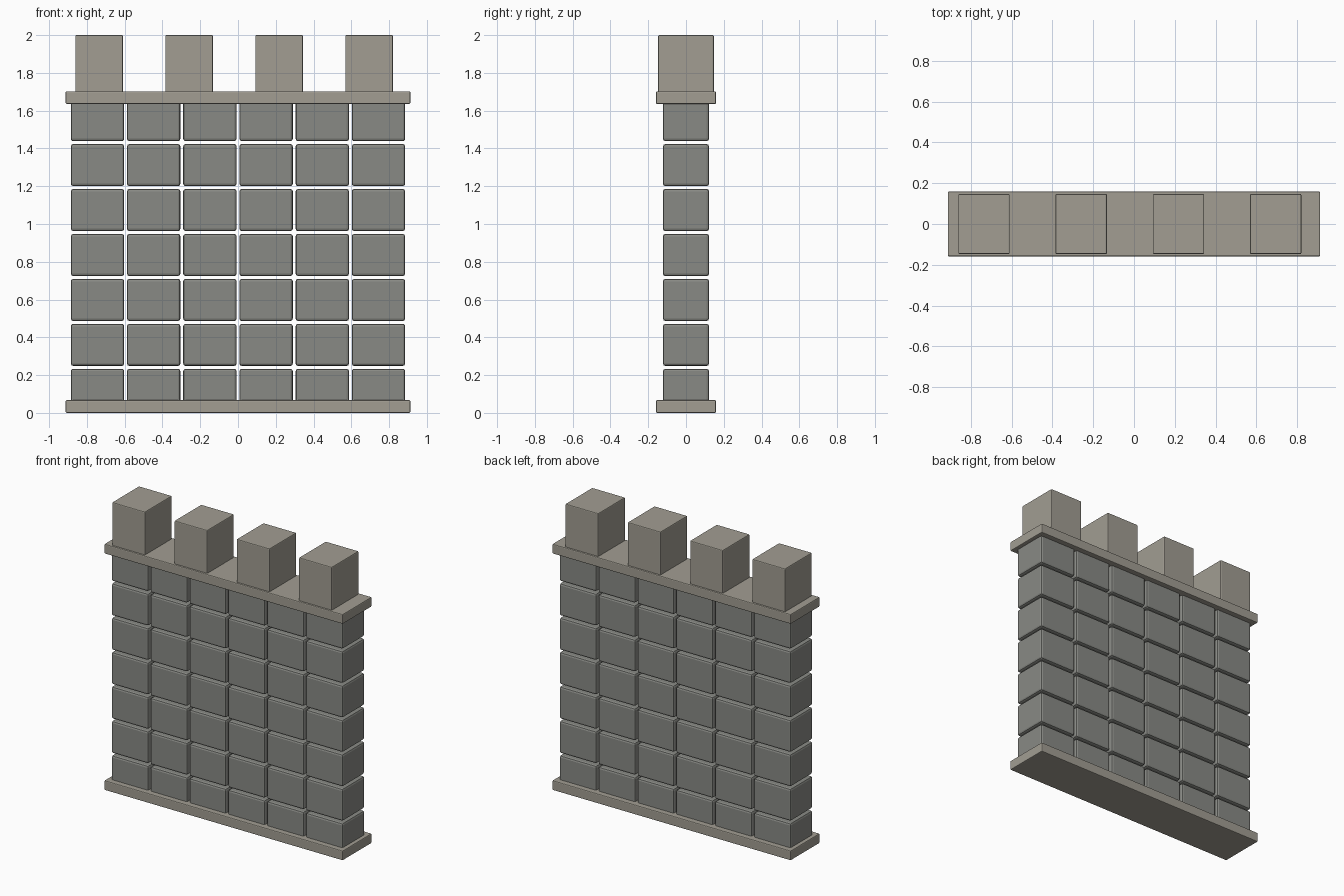
import bpy

if "Cube" in bpy.data.objects:
    bpy.data.objects.remove(bpy.data.objects["Cube"])


def material(name, rgb):
    m = bpy.data.materials.new(name)
    m.diffuse_color = (*rgb, 1)
    m.use_nodes = True
    m.node_tree.nodes["Principled BSDF"].inputs["Base Color"].default_value = m.diffuse_color
    return m


BRICK = material("grey_stone", (0.25, 0.255, 0.235))
TRIM = material("tan_stone", (0.36, 0.34, 0.29))


def block(name, size, center, bevel, mat):
    """Box with softly chamfered edges."""
    bpy.ops.mesh.primitive_cube_add(size=1, location=center)
    ob = bpy.context.object
    ob.name = name
    ob.scale = size
    bpy.ops.object.transform_apply(location=False, rotation=False, scale=True)
    mod = ob.modifiers.new("edge_bevel", 'BEVEL')
    mod.width = bevel
    mod.segments = 2
    ob.data.materials.append(mat)
    return ob


# Base plinth and coping slab
block("base_slab", (1.825, 0.318, 0.067), (0, 0, 0.0335), 0.006, TRIM)
block("coping_slab", (1.825, 0.318, 0.067), (0, 0, 1.669), 0.006, TRIM)

# Wall of stacked bricks, open joints between them
for row in range(7):
    for col in range(6):
        block(f"brick_{row}_{col}", (0.283, 0.244, 0.223),
              ((col - 2.5) * 0.2975, 0, 0.122 + row * 0.238), 0.013, BRICK)

# Battlements along the top, set slightly to the left
for i in range(4):
    block(f"merlon_{i}", (0.252, 0.294, 0.32),
          (-0.735 + i * 0.4765, 0, 1.84), 0.006, TRIM)
